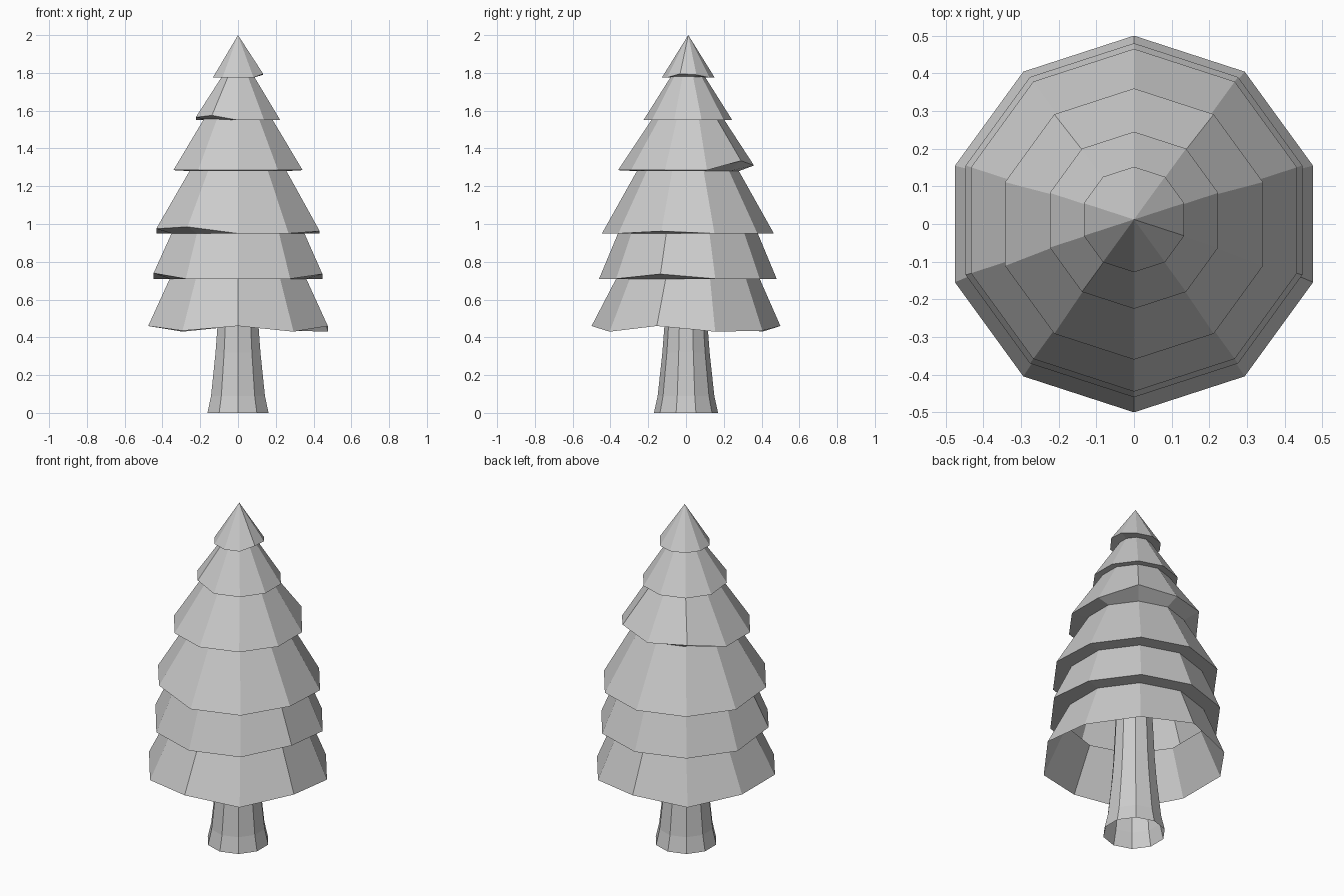
import bpy
import bmesh
from math import sin, cos, pi

SIDES = 10

cube = bpy.data.objects.get("Cube")
if cube:
    bpy.data.objects.remove(cube, do_unlink=True)

grey = bpy.data.materials.new("plain grey")
grey.use_nodes = True
grey.diffuse_color = (0.6, 0.6, 0.6, 1)
grey.node_tree.nodes["Principled BSDF"].inputs["Base Color"].default_value = (0.6, 0.6, 0.6, 1)


def add_ring(bm, radius, z, y=0.0, lifts={}):
    """Ring of vertices, starting at the front and turning towards +x."""
    ring = []
    for k in range(SIDES):
        a = 2 * pi * k / SIDES - pi / 2
        ring.append(bm.verts.new((radius * cos(a), y + radius * sin(a), z + lifts.get(k, 0))))
    return ring


def bridge(bm, low, high):
    for k in range(SIDES):
        n = (k + 1) % SIDES
        bm.faces.new((low[k], low[n], high[n], high[k]))


def finish(bm, name):
    mesh = bpy.data.meshes.new(name)
    bm.to_mesh(mesh)
    bm.free()
    mesh.materials.append(grey)
    obj = bpy.data.objects.new(name, mesh)
    bpy.context.collection.objects.link(obj)


# Foliage: one stepped shell, each tier a rim, then the narrower top it ends in
# (rim radius, rim z, centre y, uneven rim lifts, top radius, top z)
tiers = [
    (0.50, 0.46, 0.0, {1: -0.03, 3: -0.03, 4: -0.025, 6: -0.03, 9: -0.025}, 0.38, 0.71),
    (0.47, 0.71, 0.01, {2: 0.025, 8: 0.03}, 0.37, 0.95),
    (0.455, 0.95, 0.01, {2: 0.012, 8: 0.025, 9: 0.035}, 0.27, 1.28),
    (0.36, 1.285, 0.0, {4: 0.05, 5: 0.025, 6: 0.04}, 0.19, 1.555),
    (0.235, 1.55, 0.01, {8: 0.015, 9: 0.025}, 0.09, 1.78),
    (0.14, 1.775, 0.012, {2: 0.02, 3: 0.015}, None, 2.0),
]
bm = bmesh.new()
below = None
for radius, z, y, lifts, top_radius, top_z in tiers:
    rim = add_ring(bm, radius, z, y, lifts)
    if below:
        bridge(bm, below, rim)
    if top_radius:
        below = add_ring(bm, top_radius, top_z, 0.01)
        bridge(bm, rim, below)
    else:
        tip = bm.verts.new((0, y, top_z))
        for k in range(SIDES):
            bm.faces.new((rim[k], rim[(k + 1) % SIDES], tip))
finish(bm, "foliage")

# Trunk: open tube flaring at the foot
bm = bmesh.new()
rings = [add_ring(bm, r, z) for r, z in
         [(0.17, 0), (0.15, 0.09), (0.125, 0.32), (0.115, 0.45), (0.10, 0.75)]]
for low, high in zip(rings, rings[1:]):
    bridge(bm, low, high)
finish(bm, "trunk")
